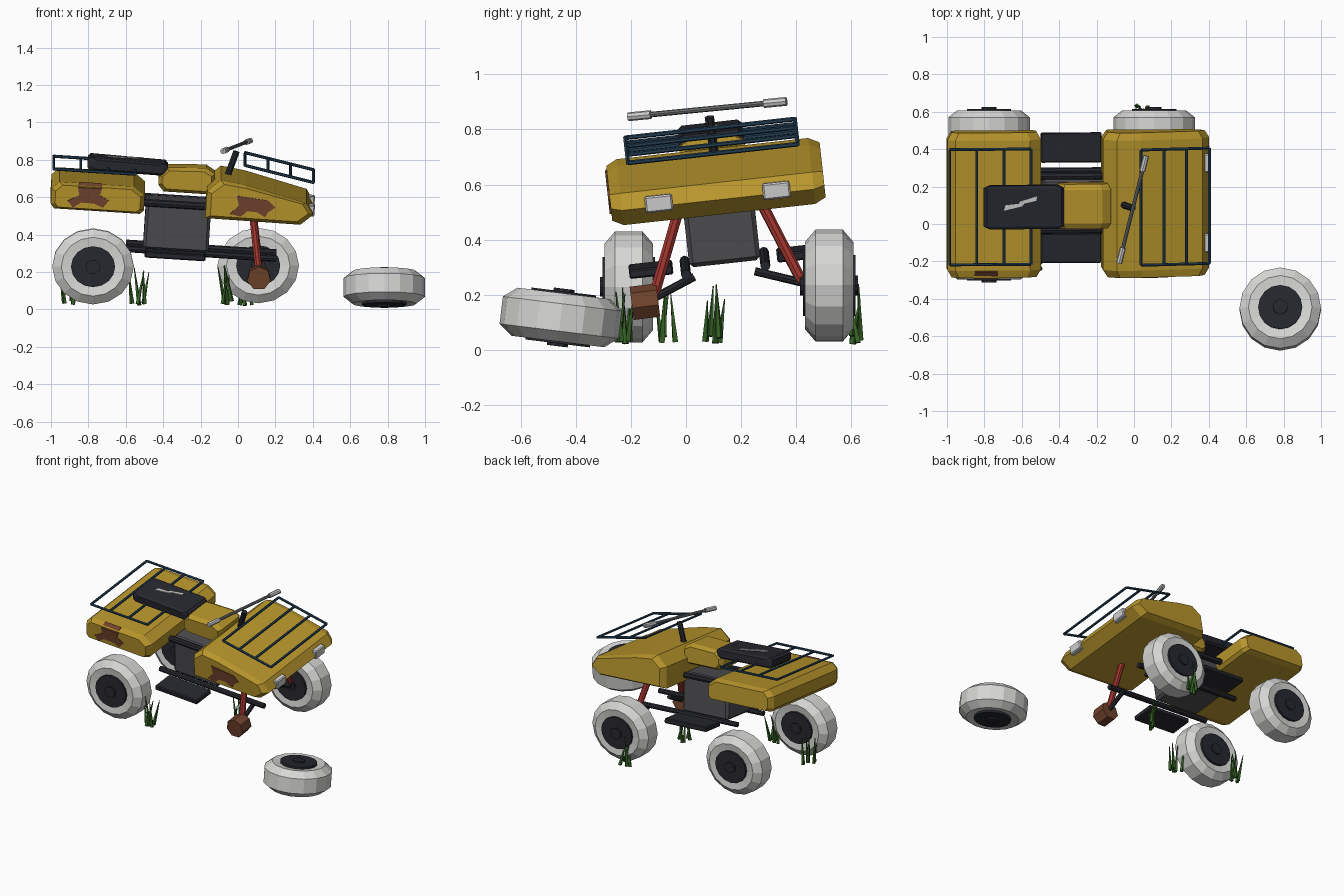
import bpy, bmesh, math, random
from mathutils import Vector, Matrix

if "Cube" in bpy.data.objects:
    bpy.data.objects.remove(bpy.data.objects["Cube"])

random.seed(4)
COL = {
    "gold_paint": (0.48, 0.305, 0.025), "pale_tyre": (0.68, 0.68, 0.67),
    "dark_metal": (0.02, 0.021, 0.028), "engine_grey": (0.075, 0.075, 0.082),
    "rack_blue": (0.017, 0.05, 0.09), "strut_red": (0.36, 0.035, 0.028),
    "rust_brown": (0.16, 0.055, 0.025), "grass_green": (0.035, 0.12, 0.018),
    "bar_grey": (0.16, 0.17, 0.18), "pale_grey": (0.62, 0.62, 0.63)}
MAT = {}
for n, c in COL.items():
    MAT[n] = bpy.data.materials.new(n)
    MAT[n].diffuse_color = (*c, 1)

# the whole vehicle leans toward its missing wheel
LEAN = (Matrix.Translation((0, 0.11, 0.6)) @ Matrix.Rotation(math.radians(6.3), 4, 'X')
        @ Matrix.Rotation(math.radians(3.7), 4, 'Y'))
WORLD = Matrix.Identity(4)


def finish(bm, name, mat, mtx=WORLD):
    bmesh.ops.recalc_face_normals(bm, faces=bm.faces[:])
    me = bpy.data.meshes.new(name)
    bm.to_mesh(me)
    bm.free()
    ob = bpy.data.objects.new(name, me)
    me.materials.append(MAT[mat])
    ob.matrix_world = mtx
    bpy.context.collection.objects.link(ob)
    return ob


def rings_to_mesh(bm, rings):
    vs = [[bm.verts.new(p) for p in r] for r in rings]
    n = len(vs[0])
    for a, b in zip(vs, vs[1:]):
        for i in range(n):
            bm.faces.new((a[i], a[(i + 1) % n], b[(i + 1) % n], b[i]))
    bm.faces.new(vs[0])
    bm.faces.new(vs[-1])


def slab(name, prof, half, cham, s, mat):
    """side profile (x, z) stretched across y with chamfered ends"""
    cx = (min(p[0] for p in prof) + max(p[0] for p in prof)) / 2
    cz = (min(p[1] for p in prof) + max(p[1] for p in prof)) / 2
    bm = bmesh.new()
    rings = []
    for y, k in ((-half, s), (cham - half, 1), (half - cham, 1), (half, s)):
        rings.append([(cx + (x - cx) * (1 + k) / 2, y, cz + (z - cz) * k) for x, z in prof])
    rings_to_mesh(bm, rings)
    return finish(bm, name, mat, LEAN)


def lathe(name, prof, mat, mtx, n=16):
    bm = bmesh.new()
    rings_to_mesh(bm, [[(r * math.cos(2 * math.pi * i / n), r * math.sin(2 * math.pi * i / n), h)
                        for i in range(n)] for r, h in prof])
    return finish(bm, name, mat, mtx)


def add_rod(bm, a, b, r, r2=None, n=8):
    a, b = Vector(a), Vector(b)
    m = Matrix.Translation((a + b) / 2) @ (b - a).to_track_quat('Z', 'Y').to_matrix().to_4x4()
    bmesh.ops.create_cone(bm, cap_ends=True, segments=n, radius1=r,
                          radius2=r if r2 is None else r2, depth=(b - a).length, matrix=m)


def rods(name, segs, r, mat, mtx=WORLD, n=8):
    bm = bmesh.new()
    for a, b in segs:
        add_rod(bm, a, b, r, n=n)
    return finish(bm, name, mat, mtx)


def box(name, lo, hi, mat, bev=0.01):
    bm = bmesh.new()
    c = [(a + b) / 2 for a, b in zip(lo, hi)]
    d = [b - a for a, b in zip(lo, hi)]
    bmesh.ops.create_cube(bm, size=1, matrix=Matrix.Translation(c) @ Matrix.Diagonal((*d, 1)))
    ob = finish(bm, name, mat, LEAN)
    m = ob.modifiers.new("bevel", 'BEVEL')
    m.width, m.segments = bev, 1
    return ob


def plate(name, polys, mat):
    bm = bmesh.new()
    for p in polys:
        bm.faces.new([bm.verts.new(v) for v in p])
    ob = finish(bm, name, mat, LEAN)
    m = ob.modifiers.new("thick", 'SOLIDIFY')
    m.thickness, m.offset = 0.009, 0
    return ob


# bodywork
slab("front_fender", [(-0.17, -0.085), (-0.17, 0.06), (-0.10, 0.125), (0.03, 0.108),
                      (0.365, 0.03), (0.405, -0.03), (0.34, -0.088)], 0.39, 0.04, 0.82, "gold_paint")
slab("rear_fender", [(-0.98, -0.085), (-1.0, -0.06), (-1.0, 0.02), (-0.96, 0.06), (-0.56, 0.06),
                     (-0.5, 0.015), (-0.5, -0.065), (-0.52, -0.085)], 0.39, 0.04, 0.82, "gold_paint")
slab("fuel_tank", [(-0.43, 0.05), (-0.43, 0.10), (-0.39, 0.145), (-0.18, 0.155), (-0.13, 0.125),
                   (-0.13, 0.05), (-0.16, 0.015), (-0.40, 0.015)], 0.12, 0.03, 0.75, "gold_paint")
slab("seat", [(-0.815, 0.12), (-0.815, 0.16), (-0.80, 0.175), (-0.40, 0.165),
              (-0.385, 0.15), (-0.385, 0.11), (-0.40, 0.10), (-0.80, 0.105)], 0.117, 0.015, 0.7, "dark_metal")
plate("seat_tear", [[(-0.71, -0.015, 0.174), (-0.70, 0.015, 0.174), (-0.63, 0.022, 0.172),
                     (-0.62, 0.035, 0.172), (-0.53, 0.062, 0.17), (-0.535, 0.037, 0.17),
                     (-0.60, 0.022, 0.171), (-0.61, 0.008, 0.172)]], "pale_grey")
for s, nm in ((-1, "near"), (1, "far")):
    box("headlight_" + nm, (0.375, s * 0.215 - 0.05, -0.05), (0.412, s * 0.215 + 0.05, 0.01), "pale_grey", 0.006)

# rust patches on the near side
Y = -0.392
plate("rear_rust_patch", [
    [(x, Y, z) for x, z in ((-0.86, 0.04), (-0.73, 0.042), (-0.74, 0.005), (-0.69, -0.02), (-0.72, -0.06),
                            (-0.77, -0.04), (-0.84, -0.04), (-0.88, -0.07), (-0.91, -0.035), (-0.85, 0.0))],
    [(-0.86, Y, 0.036), (-0.73, Y, 0.038), (-0.735, -0.353, 0.063), (-0.855, -0.353, 0.063)]], "rust_brown")
plate("front_rust_patch", [
    [(x, Y, z) for x, z in ((-0.01, 0.05), (0.16, 0.035), (0.20, 0.0), (0.16, -0.03), (0.15, -0.055),
                            (0.10, -0.03), (0.05, -0.03), (0.02, -0.06), (-0.04, -0.05), (0.005, 0.0))]],
      "rust_brown")

# frame, engine and footrests
rods("lower_rails", [((-0.58, s * 0.145, -0.30), (0.225, s * 0.145, -0.30)) for s in (-1, 1)],
     0.018, "dark_metal", LEAN)
rods("upper_rails", [((-0.72, s * 0.145, -0.045), (0.12, s * 0.145, -0.045)) for s in (-1, 1)],
     0.02, "dark_metal", LEAN)
box("engine", (-0.49, -0.13, -0.30), (-0.14, 0.13, -0.03), "engine_grey", 0.015)
for s, nm in ((-1, "near"), (1, "far")):
    box("footrest_" + nm, (-0.48, s * 0.27 - 0.08, -0.318), (-0.155, s * 0.27 + 0.08, -0.285), "dark_metal", 0.006)


# luggage racks
def rack(name, x0, z0, x1, z1, w=0.31):
    segs = [((x0, s * w, z0), (x1, s * w, z1)) for s in (-1, 1)]
    for i in range(4):
        t = i / 3
        x, z = x0 + (x1 - x0) * t, z0 + (z1 - z0) * t
        segs.append(((x, -w, z), (x, w, z)))
    rods(name, segs, 0.0085, "rack_blue", LEAN, 6)


rack("front_rack", 0.025, 0.207, 0.395, 0.139)
rack("rear_rack", -0.995, 0.122, -0.56, 0.122)

# steering, turned to one side
A, B = Vector((-0.08, -0.21, 0.846)), Vector((0.065, 0.365, 0.902))
D = (B - A).normalized() * 0.085
rods("steering_column", [((-0.065, 0.105, 0.69), (-0.008, 0.085, 0.845))], 0.018, "dark_metal")
rods("handlebar", [(A, B)], 0.010, "bar_grey")
rods("handle_grips", [(A, A + D), (B - D, B)], 0.016, "pale_grey")

# front suspension and broken hub
rods("front_struts", [((0.075, -0.02, 0.53), (0.112, -0.115, 0.20)),
                      ((0.075, 0.26, 0.56), (0.112, 0.42, 0.25))], 0.02, "strut_red")
rods("front_arms", [((0.11, 0.03, 0.265), (0.11, -0.13, 0.18)),
                    ((0.11, 0.25, 0.285), (0.11, 0.45, 0.237))], 0.015, "dark_metal")
rods("broken_hub", [((0.112, -0.197, 0.165), (0.112, -0.101, 0.177))], 0.064, "rust_brown", n=7)


# wheels
def wheel(name, mtx):
    lathe(name + "_tyre", [(0.11, -0.08), (0.17, -0.088), (0.218, -0.05), (0.218, 0.05),
                           (0.17, 0.088), (0.11, 0.08)], "pale_tyre", mtx)
    lathe(name + "_disc", [(0.118, -0.095), (0.118, 0.095)], "dark_metal", mtx)
    lathe(name + "_cap", [(0.04, -0.105), (0.04, 0.105)], "dark_metal", mtx, 10)


UPRIGHT = Matrix.Rotation(math.pi / 2, 4, 'X')
SAG = Matrix.Diagonal((1, 1, 0.925, 1))
for nm, p in (("rear_near_wheel", (-0.775, -0.208, 0.228)), ("rear_far_wheel", (-0.775, 0.52, 0.232)),
              ("front_far_wheel", (0.108, 0.52, 0.234))):
    wheel(nm, Matrix.Translation(p) @ SAG @ UPRIGHT)
wheel("loose_wheel", Matrix.Translation((0.782, -0.455, 0.117)) @ Matrix.Rotation(math.radians(-7), 4, 'X'))

# grass tufts
for k, (gx, gy) in enumerate(((-0.91, -0.06), (-0.535, -0.215), (-0.05, 0.09), (0.04, 0.63))):
    bm = bmesh.new()
    for i in range(5):
        bx, by = gx + random.uniform(-0.035, 0.035), gy + random.uniform(-0.035, 0.035)
        tip = (bx + random.uniform(-0.04, 0.04), by + random.uniform(-0.03, 0.03), random.uniform(0.16, 0.24))
        add_rod(bm, (bx, by, random.uniform(0.02, 0.05)), tip, 0.013, 0.002, 4)
    finish(bm, "grass_tuft_%d" % (k + 1), "grass_green")

for m in bpy.data.materials:
    if m.users and not m.is_grease_pencil:
        m.use_nodes = True
        m.node_tree.nodes["Principled BSDF"].inputs["Base Color"].default_value = m.diffuse_color
